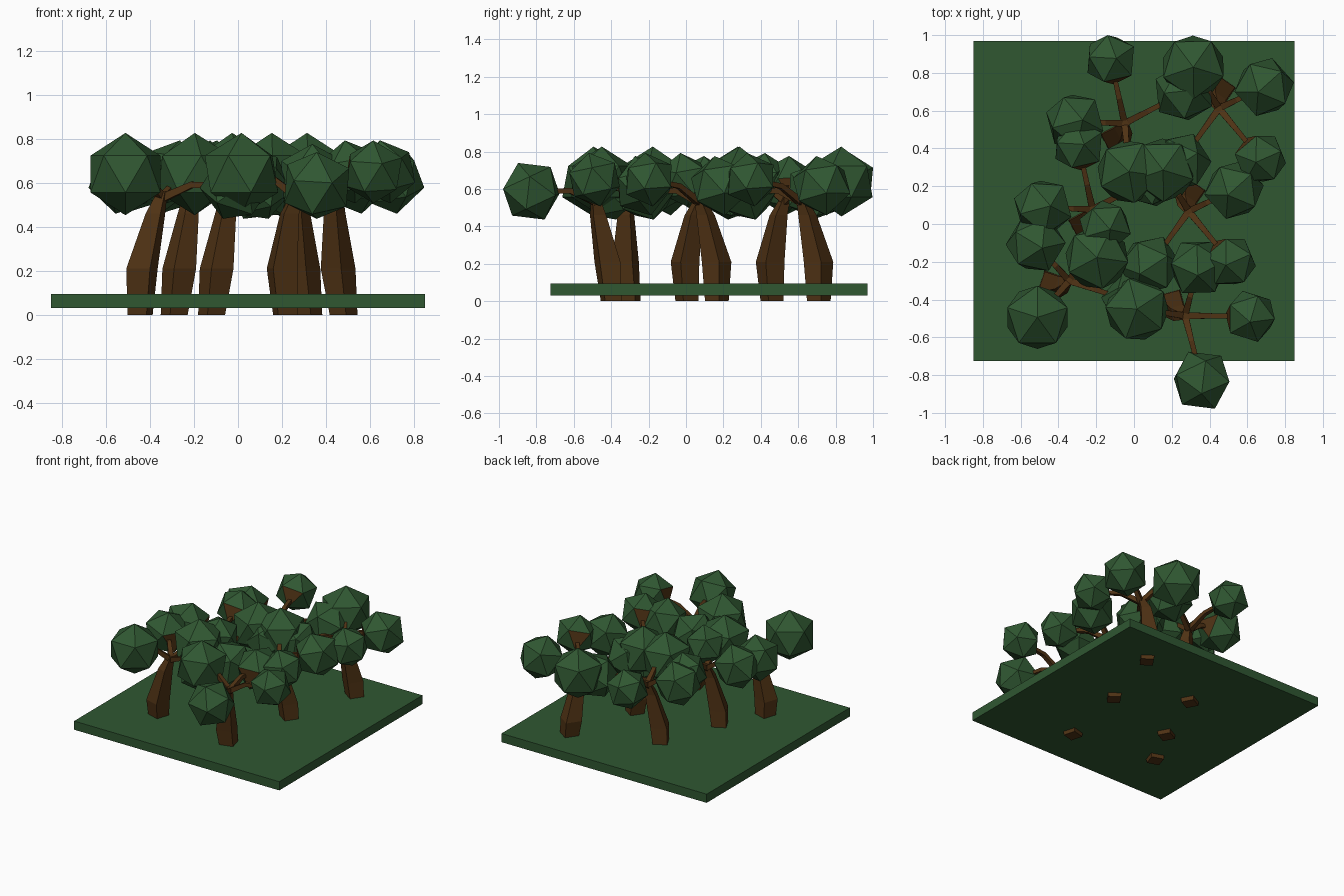
import bpy, bmesh
from math import radians, cos, sin, pi
from mathutils import Vector, Matrix

cube = bpy.data.objects.get("Cube")
if cube:
    bpy.data.objects.remove(cube, do_unlink=True)


def material(name, rgb):
    m = bpy.data.materials.new(name)
    m.use_nodes = True
    m.diffuse_color = (*rgb, 1)
    m.node_tree.nodes["Principled BSDF"].inputs["Base Color"].default_value = (*rgb, 1)
    return m


green = material("leaf green", (0.029, 0.095, 0.031))
brown = material("bark brown", (0.078, 0.032, 0.007))


def mesh_from(bm, name, mats):
    bmesh.ops.recalc_face_normals(bm, faces=bm.faces)
    me = bpy.data.meshes.new(name)
    bm.to_mesh(me)
    bm.free()
    for m in mats:
        me.materials.append(m)
    return me


def place(name, mesh, loc=(0, 0, 0), turn=0):
    ob = bpy.data.objects.new(name, mesh)
    ob.location = loc
    ob.rotation_euler.z = radians(turn)
    bpy.context.scene.collection.objects.link(ob)
    return ob


def tube(bm, points, radii, level=False, phase=pi / 4):
    """Four-sided tapering limb through the points, capped at both ends."""
    pts = [Vector(p) for p in points]
    rings = []
    for i, (p, r) in enumerate(zip(pts, radii)):
        axis = pts[min(i + 1, len(pts) - 1)] - pts[max(i - 1, 0)]
        if level:
            a, b = Vector((1, 0, 0)), Vector((0, 1, 0))
        else:
            a = axis.cross(Vector((0, 0, 1))).normalized()
            b = axis.cross(a).normalized()
        angles = [phase + k * pi / 2 for k in range(4)]
        rings.append([bm.verts.new(p + r * (a * cos(t) + b * sin(t))) for t in angles])
    for lo, hi in zip(rings, rings[1:]):
        for k in range(4):
            bm.faces.new((lo[k], lo[(k + 1) % 4], hi[(k + 1) % 4], hi[k]))
    bm.faces.new(rings[0])
    bm.faces.new(rings[-1])


# Ground slab
bm = bmesh.new()
bmesh.ops.create_cube(bm, size=1, matrix=Matrix.Diagonal((1.7, 1.695, 0.065, 1)))
place("ground_slab", mesh_from(bm, "ground_slab", [green]), (0, 0.122, 0.063))

# Crooked trunk
hub = Vector((0.055, -0.085, 0.56))
bm = bmesh.new()
tube(bm, [(0, 0, 0), (-0.015, -0.02, 0.21), (0.02, -0.07, 0.46), hub],
     [0.064, 0.08, 0.05, 0.026], level=True, phase=radians(60))

# Leaf balls: centre, radius, tilt, turn, bark-coloured face at the branch
crowns = {
    "far": ((0.143, -0.427, 0.588), 0.167, 25, 10, False),
    "side": ((0.40, -0.089, 0.65), 0.146, 12, 0, True),
    "big": ((-0.199, -0.05, 0.64), 0.187, 0, 33, False),
    "rear": ((0.123, 0.17, 0.618), 0.164, 15, 20, True),
}

# Branches bend outward from the hub into each leaf ball
for centre, radius, *_ in crowns.values():
    end = Vector(centre)
    bend = hub.lerp(end, 0.4) + Vector((0, 0, 0.02))
    tube(bm, [hub - Vector((0, 0, 0.03)), bend, end], [0.026, 0.02, 0.015])
trunk_mesh = mesh_from(bm, "trunk_and_branches", [brown])

ball_meshes = {}
for name, (centre, radius, tilt, turn, bark_face) in crowns.items():
    bm = bmesh.new()
    spin = Matrix.Rotation(radians(tilt), 4, "X") @ Matrix.Rotation(radians(turn), 4, "Z")
    bmesh.ops.create_icosphere(bm, subdivisions=1, radius=radius,
                               matrix=Matrix.Translation(centre) @ spin)
    bm.normal_update()
    if bark_face:
        inward = (hub - Vector(centre)).normalized()
        max(bm.faces, key=lambda f: f.normal.dot(inward)).material_index = 1
    ball_meshes[name] = mesh_from(bm, name + "_leaf_ball", [green, brown])

# Six trees: base position and turn
trees = [(-0.12, 0.46, 103), (0.48, 0.71, -50), (-0.29, 0.005, 103),
         (0.32, 0.165, -50), (-0.445, -0.30, 57), (0.215, -0.40, 0)]
for n, (x, y, turn) in enumerate(trees, 1):
    place(f"tree_{n}_trunk", trunk_mesh, (x, y, 0), turn)
    for name, mesh in ball_meshes.items():
        place(f"tree_{n}_{name}_leaves", mesh, (x, y, 0), turn)
